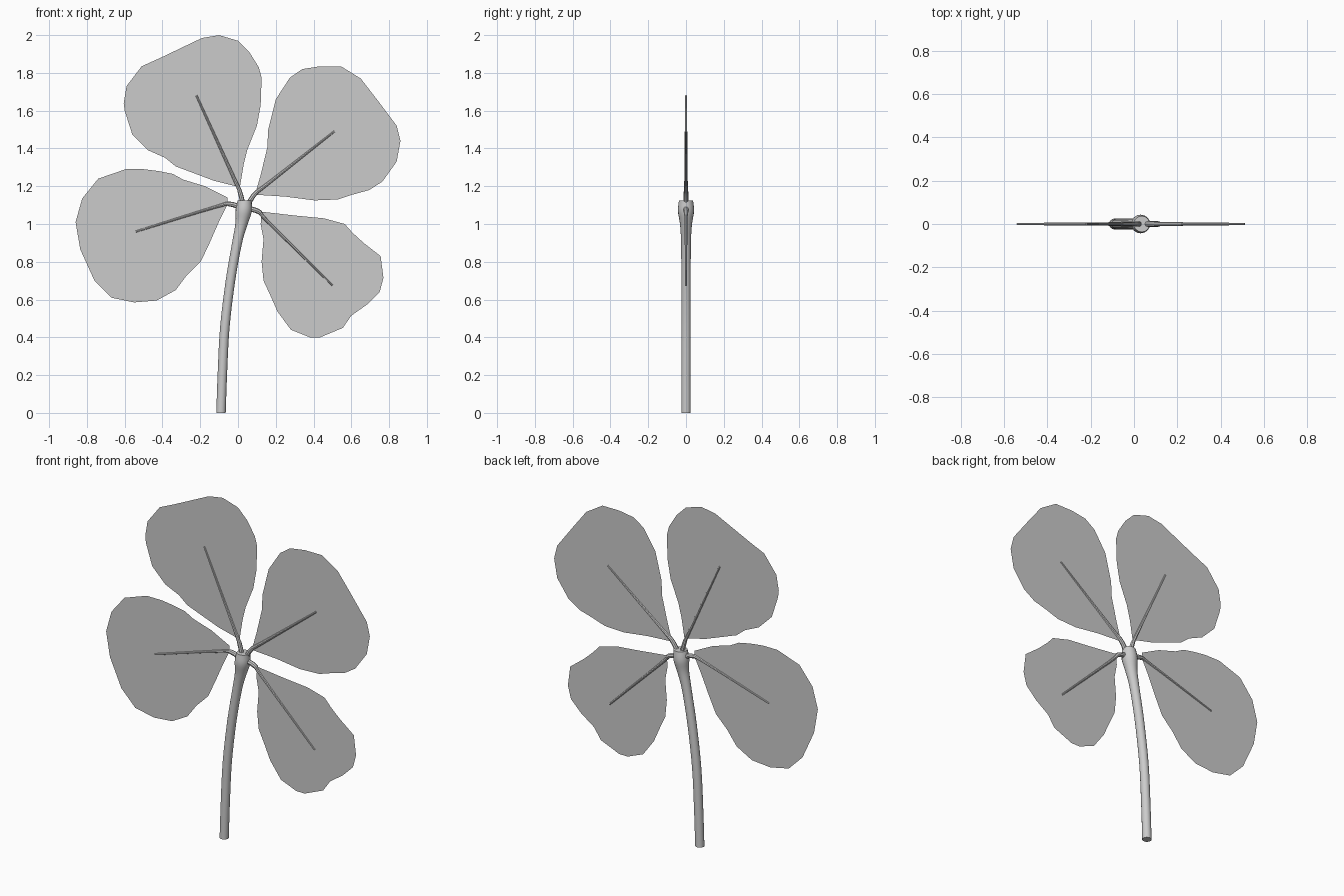
import bpy, bmesh, math
from mathutils import Vector

if "Cube" in bpy.data.objects:
    bpy.data.objects.remove(bpy.data.objects["Cube"])


def finish(name, bm):
    mesh = bpy.data.meshes.new(name)
    bm.to_mesh(mesh)
    bm.free()
    ob = bpy.data.objects.new(name, mesh)
    bpy.context.collection.objects.link(ob)
    return ob


def leaf(name, outline):
    """Flat sheet in the xz plane, facing the front."""
    bm = bmesh.new()
    f = bm.faces.new([bm.verts.new((x, 0, z)) for x, z in outline])
    f.normal_update()
    if f.normal.y > 0:
        f.normal_flip()
    bmesh.ops.triangulate(bm, faces=[f])
    return finish(name, bm)


def spline(pts, steps):
    """Catmull-Rom through (x, z, radius) points."""
    p = [Vector(q) for q in pts]
    p = [2 * p[0] - p[1]] + p + [2 * p[-1] - p[-2]]
    out = []
    for i in range(1, len(p) - 2):
        a, b, c, d = p[i - 1:i + 3]
        for s in range(steps):
            t = s / steps
            out.append(0.5 * (2 * b + (c - a) * t + (2 * a - 5 * b + 4 * c - d) * t * t
                              + (3 * b - a - 3 * c + d) * t ** 3))
    return out + [p[-2]]


def tube(name, pts, sides, steps, flat_ends=False):
    """Round tube along a path in the xz plane."""
    path = spline(pts, steps)
    bm = bmesh.new()
    rings = []
    last = len(path) - 1
    for i, (x, z, r) in enumerate(path):
        d = path[min(i + 1, last)] - path[max(i - 1, 0)]
        t = Vector((d.x, 0, d.y)).normalized()
        if flat_ends and i in (0, last):
            t = Vector((0, 0, 1))
        n = Vector((t.z, 0, -t.x))
        ring = []
        for k in range(sides):
            a = 2 * math.pi * k / sides
            ring.append(bm.verts.new(Vector((x, 0, z)) + r * (math.cos(a) * n + math.sin(a) * Vector((0, 1, 0)))))
        rings.append(ring)
    for a, b in zip(rings, rings[1:]):
        for k in range(sides):
            j = (k + 1) % sides
            bm.faces.new((a[k], a[j], b[j], b[k]))
    bm.faces.new(rings[0])
    bm.faces.new(rings[-1])
    bmesh.ops.recalc_face_normals(bm, faces=bm.faces[:])
    ob = finish(name, bm)
    bpy.ops.object.select_all(action='DESELECT')
    ob.select_set(True)
    bpy.context.view_layer.objects.active = ob
    bpy.ops.object.shade_smooth_by_angle(angle=math.radians(40))
    return ob


# Four leaf blades
leaf("leaf_upper_left", [
    (-.10, 2), (0, 1.97), (.06, 1.91), (.11, 1.83), (.125, 1.775), (.12, 1.63), (.10, 1.52),
    (.05, 1.395), (.03, 1.315), (.01, 1.195), (-.13, 1.23), (-.33, 1.305), (-.385, 1.35),
    (-.475, 1.39), (-.56, 1.475), (-.60, 1.60), (-.605, 1.64), (-.59, 1.73), (-.51, 1.835),
    (-.41, 1.88), (-.295, 1.935), (-.19, 1.985)])
leaf("leaf_upper_right", [
    (.09, 1.155), (.12, 1.26), (.155, 1.405), (.16, 1.50), (.20, 1.66), (.275, 1.775),
    (.34, 1.82), (.435, 1.835), (.545, 1.835), (.65, 1.77), (.735, 1.66), (.84, 1.52),
    (.86, 1.44), (.84, 1.33), (.765, 1.225), (.695, 1.18), (.605, 1.155), (.53, 1.13),
    (.405, 1.125), (.25, 1.145)])
leaf("leaf_left", [
    (-.055, 1.105), (-.055, 1.14), (-.175, 1.20), (-.29, 1.235), (-.345, 1.265), (-.42, 1.28),
    (-.50, 1.29), (-.595, 1.29), (-.74, 1.24), (-.825, 1.135), (-.86, 1.01), (-.835, .865),
    (-.76, .70), (-.67, .61), (-.55, .585), (-.43, .595), (-.33, .65), (-.27, .73),
    (-.195, .805), (-.15, .90), (-.095, 1.025)])
leaf("leaf_lower_right", [
    (.125, 1.065), (.30, 1.045), (.455, 1.03), (.565, 1.0), (.605, .955), (.665, .90),
    (.755, .83), (.77, .715), (.75, .64), (.685, .575), (.60, .515), (.555, .45), (.435, .40),
    (.38, .40), (.28, .44), (.21, .535), (.17, .625), (.135, .70), (.125, .80), (.135, .92),
    (.12, 1.0)])

# Main stem, flaring into a collar at the top
tube("stem", [
    (-.09, 0, .025), (-.083, .2, .025), (-.07, .45, .025), (-.04, .7, .025), (-.005, .9, .026),
    (.018, 1.0, .032), (.03, 1.07, .043), (.036, 1.125, .037)], 16, 4, True)

# Leaf stalks continuing as midribs
stalks = {
    "upper_left": [(.03, 1.09, .013), (.01, 1.17, .012), (-.02, 1.24, .009), (-.22, 1.68, .005)],
    "upper_right": [(.045, 1.09, .014), (.09, 1.16, .012), (.16, 1.215, .009), (.51, 1.49, .005)],
    "left": [(.03, 1.08, .014), (-.04, 1.105, .013), (-.12, 1.09, .008), (-.54, .96, .005)],
    "lower_right": [(.04, 1.085, .014), (.11, 1.065, .013), (.16, 1.01, .008), (.50, .675, .005)],
}
for side, pts in stalks.items():
    tube("stalk_" + side, pts, 8, 4)
